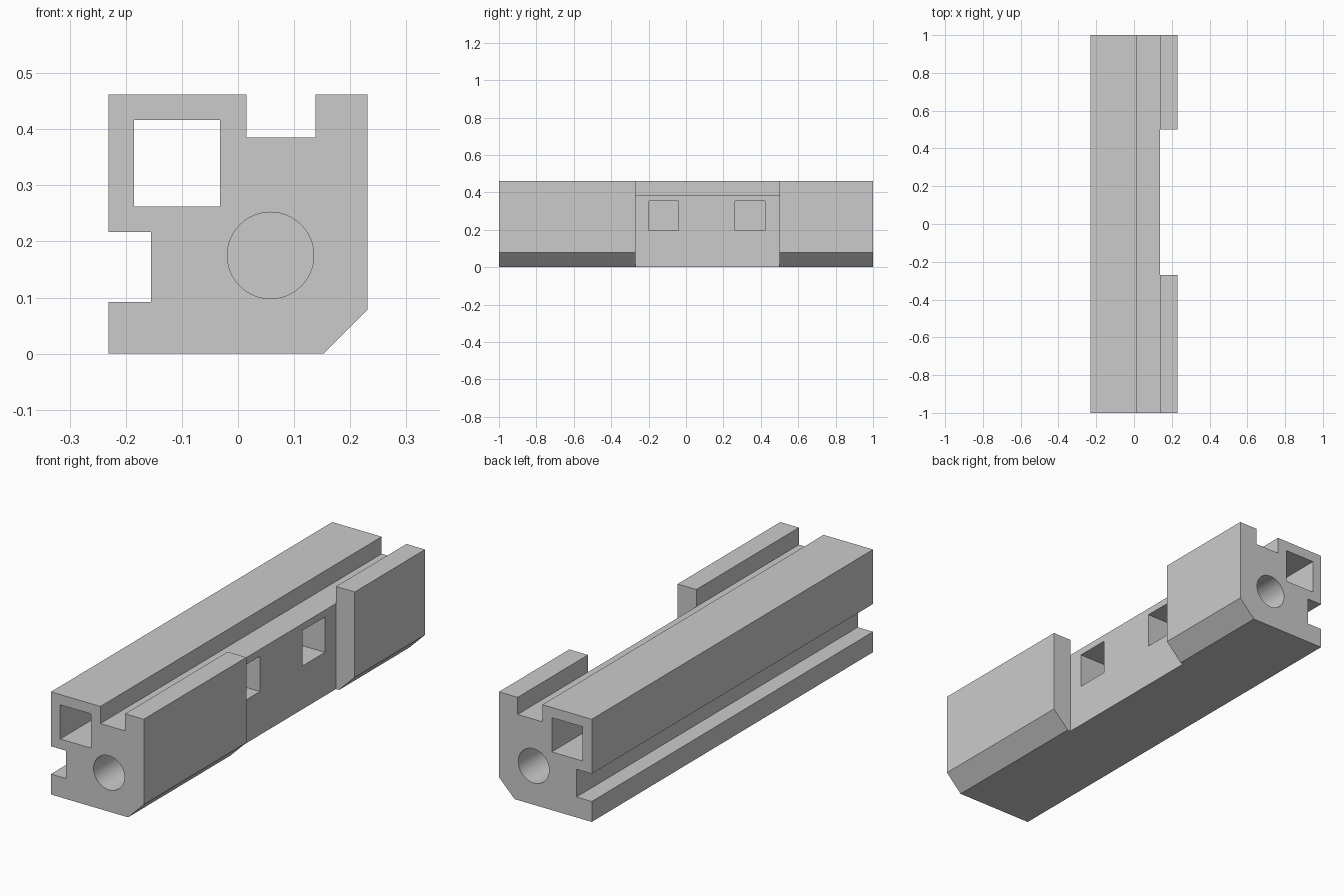
import bpy
import bmesh
import math
from mathutils import Matrix, Vector

default = bpy.data.objects.get("Cube")
if default:
    bpy.data.objects.remove(default, do_unlink=True)

grey = bpy.data.materials.new("plain grey")
grey.use_nodes = True
colour = (0.6, 0.6, 0.6, 1)
grey.diffuse_color = colour
grey.node_tree.nodes["Principled BSDF"].inputs["Base Color"].default_value = colour


def add_object(name, bm):
    mesh = bpy.data.meshes.new(name)
    bmesh.ops.recalc_face_normals(bm, faces=bm.faces)
    bm.to_mesh(mesh)
    bm.free()
    mesh.materials.append(grey)
    ob = bpy.data.objects.new(name, mesh)
    bpy.context.collection.objects.link(ob)
    return ob


def box(name, low, high):
    bm = bmesh.new()
    low, high = Vector(low), Vector(high)
    size = high - low
    place = Matrix.Translation((low + high) / 2) @ Matrix.Diagonal((*size, 1))
    bmesh.ops.create_cube(bm, size=1, matrix=place)
    return add_object(name, bm)


def bore(name, y):
    bm = bmesh.new()
    place = Matrix.Translation((0.058, y, 0.175)) @ Matrix.Rotation(math.pi / 2, 4, "X")
    bmesh.ops.create_cone(bm, cap_ends=True, segments=64, radius1=0.077,
                          radius2=0.077, depth=0.62, matrix=place)
    return add_object(name, bm)


# Long rail: slotted, chamfered section swept front to back
section = [(-0.231, 0), (0.153, 0), (0.231, 0.078), (0.231, 0.462),
           (0.138, 0.462), (0.138, 0.385), (0.015, 0.385), (0.015, 0.462),
           (-0.231, 0.462), (-0.231, 0.217), (-0.155, 0.217),
           (-0.155, 0.092), (-0.231, 0.092)]
bm = bmesh.new()
face = bm.faces.new([bm.verts.new((x, -1, z)) for x, z in section])
swept = bmesh.ops.extrude_face_region(bm, geom=[face])["geom"]
bmesh.ops.translate(bm, vec=(0, 2, 0),
                    verts=[v for v in swept if isinstance(v, bmesh.types.BMVert)])
rail = add_object("slotted_rail", bm)

# Square channel, side recess, side pockets and blind end bores
cutters = [
    box("channel_cutter", (-0.185, -1.1, 0.262), (-0.032, 1.1, 0.416)),
    box("recess_cutter", (0.1375, -0.27, -0.1), (0.4, 0.5, 0.6)),
    box("front_pocket_cutter", (-0.016, -0.198, 0.195), (0.2, -0.04, 0.354)),
    box("back_pocket_cutter", (-0.016, 0.262, 0.195), (0.2, 0.422, 0.354)),
    bore("front_bore_cutter", -1),
    bore("back_bore_cutter", 1),
]
bpy.context.view_layer.objects.active = rail
for cutter in cutters:
    cut = rail.modifiers.new(cutter.name, "BOOLEAN")
    cut.operation = "DIFFERENCE"
    cut.solver = "EXACT"
    cut.object = cutter
    bpy.ops.object.modifier_apply(modifier=cut.name)
    bpy.data.objects.remove(cutter, do_unlink=True)

# Smooth bores, crisp edges
bpy.ops.object.select_all(action="DESELECT")
rail.select_set(True)
bpy.ops.object.shade_smooth_by_angle(angle=math.radians(30))
